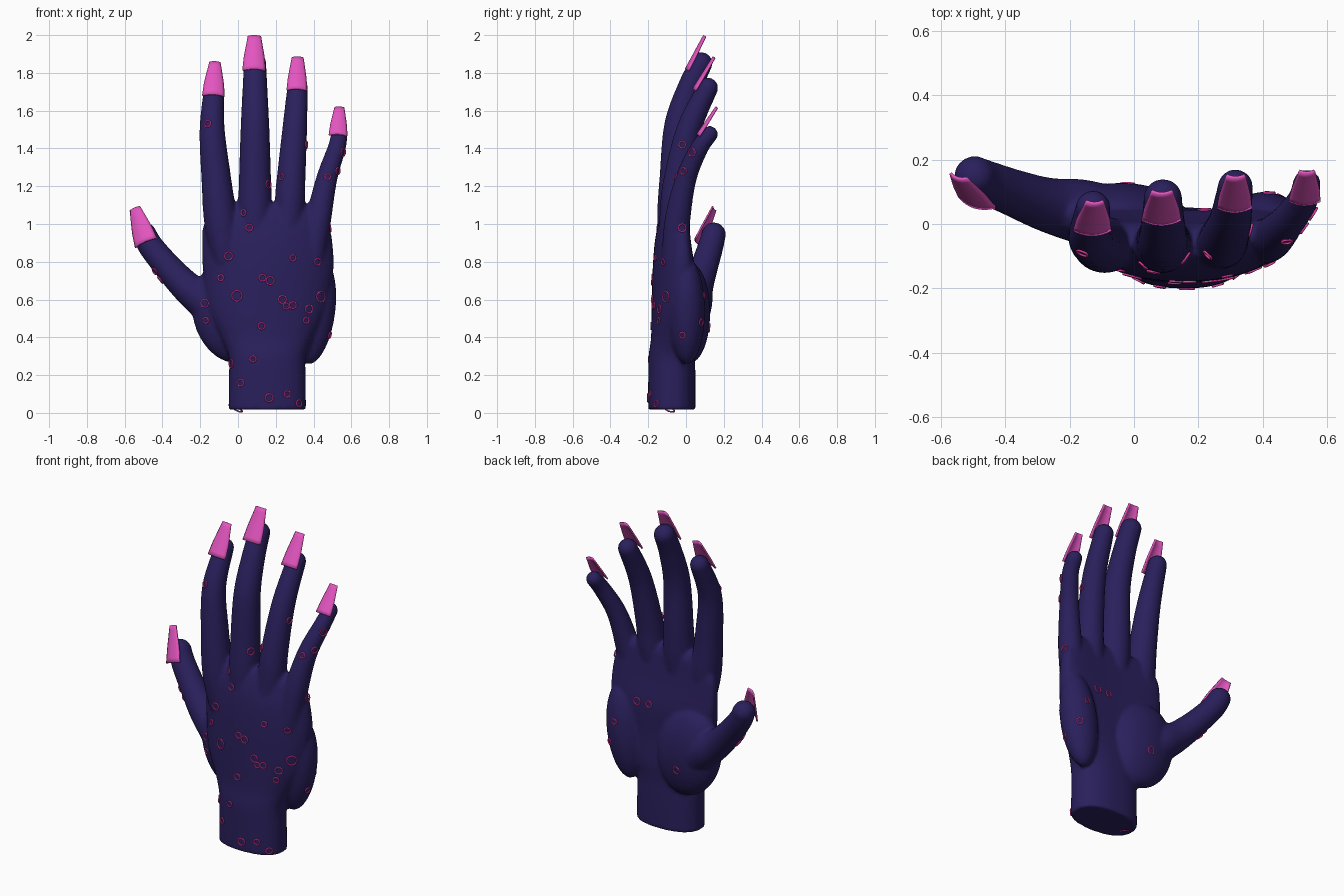
import bpy, bmesh, math
from mathutils import Vector, Matrix
from mathutils.bvhtree import BVHTree

if "Cube" in bpy.data.objects:
    bpy.data.objects.remove(bpy.data.objects["Cube"])


def material(name, rgb):
    m = bpy.data.materials.new(name)
    m.diffuse_color = (*rgb, 1)
    m.use_nodes = True
    m.node_tree.nodes["Principled BSDF"].inputs["Base Color"].default_value = m.diffuse_color
    return m


NAVY = material("navy skin", (0.023, 0.014, 0.108))
PINK = material("pink nail", (0.76, 0.09, 0.52))
MAGENTA = material("magenta ring", (0.80, 0.05, 0.36))


def finish(bm, name, mat):
    bmesh.ops.recalc_face_normals(bm, faces=bm.faces)
    me = bpy.data.meshes.new(name)
    bm.to_mesh(me)
    bm.free()
    me.materials.append(mat)
    for p in me.polygons:
        p.use_smooth = True
    ob = bpy.data.objects.new(name, me)
    bpy.context.collection.objects.link(ob)
    return ob


def loft(bm, rings):
    rows = [[bm.verts.new(p) for p in r] for r in rings]
    n = len(rows[0])
    for a, b in zip(rows, rows[1:]):
        for i in range(n):
            bm.faces.new((a[i], a[(i + 1) % n], b[(i + 1) % n], b[i]))
    bm.faces.new(rows[0][::-1])
    bm.faces.new(rows[-1])


def spline(pts, steps=6):
    # Catmull-Rom through tuples of any length
    p = [pts[0]] + list(pts) + [pts[-1]]
    out = []
    for k in range(1, len(p) - 2):
        for s in range(steps):
            t = s / steps
            out.append([0.5 * (2 * b + (c - a) * t + (2 * a - 5 * b + 4 * c - d) * t * t
                        + (3 * b - a - 3 * c + d) * t ** 3)
                        for a, b, c, d in zip(p[k - 1], p[k], p[k + 1], p[k + 2])])
    return out + [list(pts[-1])]


def finger(bm, pts, n=20):
    path = spline(pts)
    rings = []
    for i, q in enumerate(path):
        t = Vector(path[min(i + 1, len(path) - 1)][:3]) - Vector(path[max(i - 1, 0)][:3])
        t.normalize()
        u = Vector((0, 1, 0)).cross(t).normalized()
        v = t.cross(u)
        rings.append([Vector(q[:3]) + q[3] * (u * math.cos(a) + v * math.sin(a))
                      for a in (2 * math.pi * j / n for j in range(n))])
    loft(bm, rings)
    ball(bm, pts[-1][:3], (pts[-1][3],) * 3)


def ball(bm, loc, size, tilt=0):
    m = (Matrix.Translation(loc) @ Matrix.Rotation(tilt, 4, 'Y')
         @ Matrix.Diagonal((*size, 1)))
    bmesh.ops.create_uvsphere(bm, u_segments=32, v_segments=20, radius=1, matrix=m)


hand_bm = bmesh.new()

# wrist and palm: z, centre x, half width, centre y, half depth, bend
palm = [(.017, .155, .205, -.075, .125, 0), (.18, .155, .203, -.075, .125, 0),
        (.30, .155, .205, -.075, .123, 0), (.40, .155, .245, -.067, .118, .01),
        (.55, .155, .315, -.07, .112, .035), (.75, .16, .345, -.067, .11, .05),
        (.90, .155, .345, -.073, .093, .055), (1.0, .15, .33, -.07, .077, .05),
        (1.07, .16, .28, -.063, .06, .04), (1.11, .16, .19, -.06, .035, .02)]
rings = []
for z, cx, hw, cy, hy, bend in spline(palm, 4):
    ring = []
    for j in range(48):
        a = 2 * math.pi * j / 48
        c, s = math.cos(a), math.sin(a)
        c, s = (math.copysign(abs(v) ** 0.85, v) for v in (c, s))
        ring.append(Vector((cx + hw * c, cy + hy * s + bend * c * c, z)))
    rings.append(ring)
loft(hand_bm, rings)

# thumb and little-finger pads
ball(hand_bm, (-.04, .02, .53), (.20, .108, .27), -.25)
ball(hand_bm, (.405, .005, .54), (.11, .095, .285), .13)

# fingers: x, y, z, radius
finger(hand_bm, [(-.06, -.07, .80, .07), (-.09, -.065, 1.0, .088), (-.115, -.06, 1.24, .079),
                 (-.137, -.035, 1.5, .067), (-.127, .05, 1.712, .054)])
finger(hand_bm, [(.09, -.08, .80, .07), (.09, -.065, 1.05, .088), (.09, -.055, 1.25, .085),
                 (.09, -.04, 1.52, .076), (.09, .02, 1.72, .066), (.09, .08, 1.85, .06)])
finger(hand_bm, [(.24, -.08, .80, .07), (.27, -.06, 1.05, .08), (.28, -.045, 1.22, .077),
                 (.30, .015, 1.5, .066), (.315, .115, 1.72, .055)])
finger(hand_bm, [(.39, -.06, .80, .07), (.425, -.045, 1.02, .068), (.47, .0, 1.24, .056),
                 (.522, .07, 1.40, .048), (.537, .125, 1.475, .044)])
finger(hand_bm, [(-.08, .02, .50, .10), (-.17, .04, .585, .10), (-.27, .06, .665, .085),
                 (-.37, .095, .77, .074), (-.46, .13, .88, .068), (-.495, .147, .945, .064)])
hand = finish(hand_bm, "hand", NAVY)
mod = hand.modifiers.new("merge", 'REMESH')
mod.mode = 'VOXEL'
mod.voxel_size = 0.011
mod.use_smooth_shade = True
mod = hand.modifiers.new("soften", 'SMOOTH')
mod.factor = 0.5
mod.iterations = 4


# long tapered nails
def nail(name, base, tip, w0, w1, side=0):
    base, tip = Vector(base), Vector(tip)
    d = tip - base
    n = Vector((side, -1, 0))
    n = (n - n.project(d)).normalized()
    u = d.cross(n).normalized()
    bm = bmesh.new()
    grid = []
    for i in range(9):
        t = i / 8
        w = w0 + (w1 - w0) * (0.25 * t / 0.4 if t < 0.4 else 0.25 + 0.75 * (t - 0.4) / 0.6)
        grid.append([bm.verts.new(base + d * t + u * w / 2 * s - n * w * 0.15 * s * s)
                     for s in (k / 4 - 1 for k in range(9))])
    for a, b in zip(grid, grid[1:]):
        for k in range(8):
            bm.faces.new((a[k], a[k + 1], b[k + 1], b[k]))
    ob = finish(bm, name, PINK)
    mod = ob.modifiers.new("thickness", 'SOLIDIFY')
    mod.thickness = 0.009
    mod.offset = 0
    bpy.context.view_layer.objects.active = ob
    ob.select_set(True)
    bpy.ops.object.shade_smooth_by_angle(angle=math.radians(35))
    ob.select_set(False)


nail("index_nail", (-.13, -.034, 1.685), (-.122, .065, 1.86), .116, .055)
nail("middle_nail", (.085, -.002, 1.82), (.087, .095, 1.998), .12, .066)
nail("ring_nail", (.312, .038, 1.715), (.316, .145, 1.885), .106, .058)
nail("little_nail", (.53, .06, 1.475), (.537, .16, 1.62), .096, .048)
nail("thumb_nail", (-.494, .052, .905), (-.548, .143, 1.085), .128, .058, -.3)

# small rings scattered over the skin
bpy.context.view_layer.update()
tree = BVHTree.FromObject(hand, bpy.context.evaluated_depsgraph_get())
ring_bm = bmesh.new()


def ring(loc, normal, r, tube=0.004, n=18, m=6):
    mat = Matrix.Translation(loc) @ normal.to_track_quat('Z', 'Y').to_matrix().to_4x4()
    vs = []
    for i in range(n):
        a = 2 * math.pi * i / n
        vs.append([])
        for j in range(m):
            b = 2 * math.pi * j / m
            q = r + tube * math.cos(b)
            vs[-1].append(ring_bm.verts.new(
                mat @ Vector((q * math.cos(a), q * math.sin(a), tube * math.sin(b)))))
    for i in range(n):
        for j in range(m):
            k, l = (i + 1) % n, (j + 1) % m
            ring_bm.faces.new((vs[i][j], vs[k][j], vs[k][l], vs[i][l]))


def place(spots, side):
    for i, (x, z) in enumerate(spots):
        hit = tree.ray_cast(Vector((x, side, z)), Vector((0, -side, 0)))
        if hit[0] is None:
            hit = tree.find_nearest(Vector((x, -.02, z)))
        big = .028 if (x, z) in ((-.005, .62), (.438, .615)) else (.018, .021, .016)[i % 3]
        ring(hit[0] + hit[1] * 0.002, hit[1], big)


place([(-.16, 1.53), (.16, 1.21), (.23, 1.25), (.365, 1.42), (.555, 1.38), (.475, 1.25),
       (.54, 1.28), (.49, .98), (.03, 1.06), (.06, .98), (-.05, .83), (-.09, .715),
       (.13, .715), (.17, .70), (.29, .82), (.42, .80), (.235, .60), (.255, .565),
       (.29, .57), (.375, .55), (.36, .49), (.125, .46), (-.035, .26), (.08, .285),
       (.015, .16), (.165, .08), (.26, .10), (.322, .05), (-.175, .58), (-.17, .49),
       (-.44, .75), (-.41, .705), (.49, .41), (-.005, .62), (.438, .615)], -1)
place([(.22, .76), (.30, .76), (.42, .62), (.46, .48), (-.02, .45)], 1)
ring(Vector((0, -.085, .0165)), Vector((-.4, -.3, -1)), .025)
finish(ring_bm, "skin_rings", MAGENTA)
